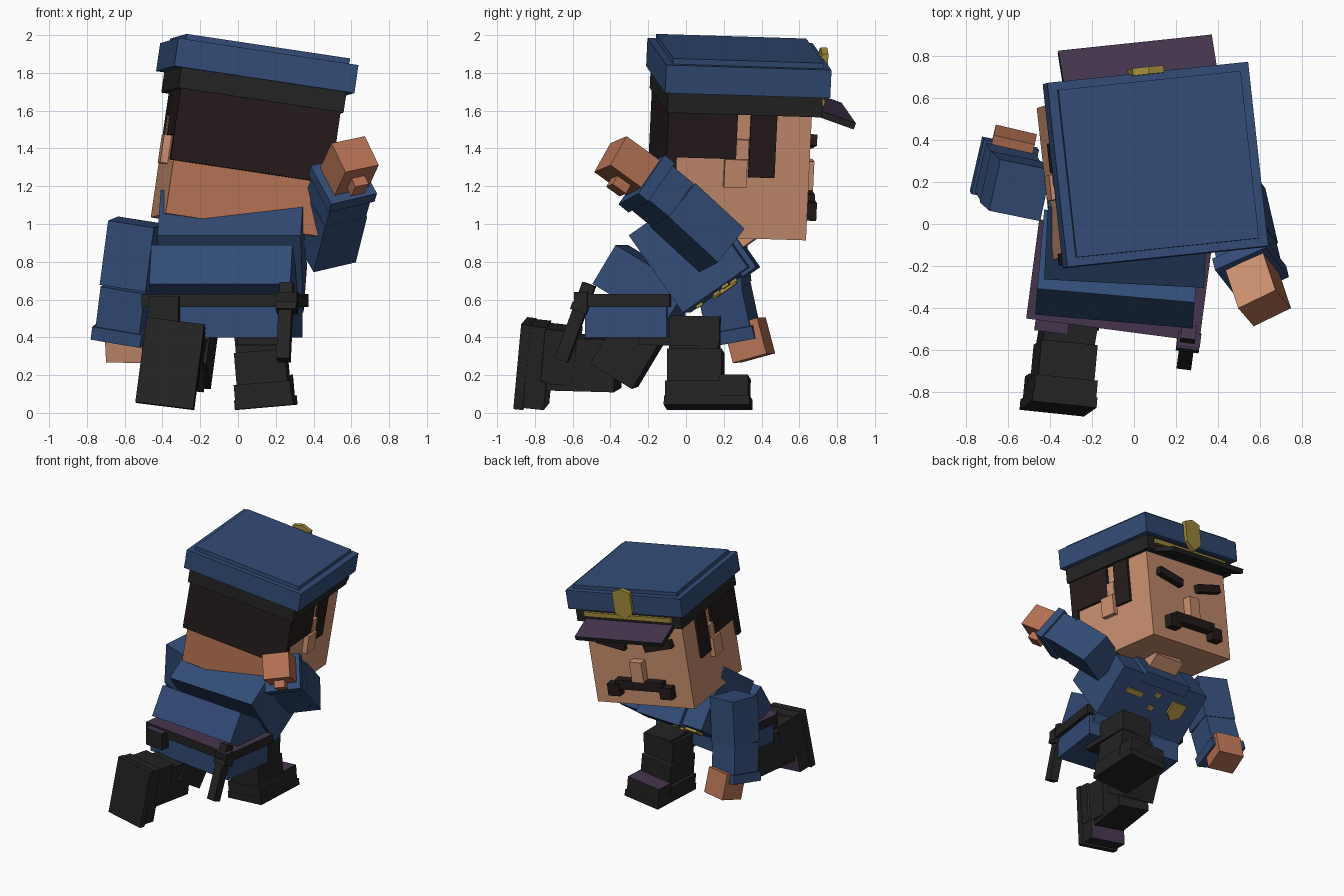
import bpy, bmesh
from math import radians
from mathutils import Vector, Matrix, Euler

if "Cube" in bpy.data.objects:
    bpy.data.objects.remove(bpy.data.objects["Cube"])


def material(name, r, g, b):
    m = bpy.data.materials.new(name)
    m.use_nodes = True
    m.diffuse_color = (r, g, b, 1)
    m.node_tree.nodes["Principled BSDF"].inputs["Base Color"].default_value = (r, g, b, 1)
    return m


BLUE = material("uniform_blue", .033, .073, .185)
BLACK = material("black_leather", .017, .017, .017)
PLUM = material("plum_leather", .059, .036, .075)
HAIR = material("dark_brown_hair", .019, .011, .011)
SKIN = material("light_skin", .60, .285, .165)
TAN = material("tan_skin", .47, .17, .09)
GOLD = material("gold", .38, .27, .05)
UP, BACK, FRONT = Vector((0, 0, 1)), Vector((0, -1, 0)), Vector((0, 1, 0))


def frame(loc, rot=(0, 0, 0)):
    turn = Euler([radians(a) for a in rot]).to_matrix().to_4x4()
    return Matrix.Translation(loc) @ turn


def finish(name, bm, at, mat, alt=None):
    """Make an object; alt = (direction, material) recolours faces pointing that way."""
    bmesh.ops.recalc_face_normals(bm, faces=bm.faces)
    mesh = bpy.data.meshes.new(name)
    mesh.materials.append(mat)
    if alt:
        mesh.materials.append(alt[1])
        for f in bm.faces:
            f.material_index = int(f.normal.dot(alt[0]) > .8)
    bm.to_mesh(mesh)
    bm.free()
    obj = bpy.data.objects.new(name, mesh)
    obj.matrix_world = at
    bpy.context.collection.objects.link(obj)
    return obj


def box(name, at, x, y, z, mat, alt=None):
    """Box from (low, high) ranges inside the frame 'at'."""
    bm = bmesh.new()
    bmesh.ops.create_cube(bm, size=1)
    for v in bm.verts:
        v.co = [r[0] if c < 0 else r[1] for c, r in zip(v.co, (x, y, z))]
    return finish(name, bm, at, mat, alt)


def prism(name, at, points, y0, y1, mat):
    """Outline in x and z, extruded along y."""
    bm = bmesh.new()
    face = bm.faces.new([bm.verts.new((x, y0, z)) for x, z in points])
    new = bmesh.ops.extrude_face_region(bm, geom=[face])["geom"]
    verts = [g for g in new if isinstance(g, bmesh.types.BMVert)]
    bmesh.ops.translate(bm, verts=verts, vec=(0, y1 - y0, 0))
    return finish(name, bm, at, mat)


def limb(name, a, b, w, d, side, mat, alt=None):
    """Box running from a to b, its width along 'side'; returns its frame and length."""
    a, b = Vector(a), Vector(b)
    z = (b - a).normalized()
    x = Vector(side)
    x = (x - z * x.dot(z)).normalized()
    at = Matrix.Translation(a) @ Matrix((x, z.cross(x), z)).transposed().to_4x4()
    length = (b - a).length
    box(name, at, (-w / 2, w / 2), (-d / 2, d / 2), (0, length), mat, alt)
    return at, length


# Head and hair
head = frame((-.02, .24, .985), (-1.8, 8.5, 6))
box("head", head, (-.41, .41), (-.37, .355), (0, .7), SKIN, (BACK, TAN))
box("back_hair", head, (-.43, .43), (-.41, -.355), (.285, .7), HAIR)
for s, tag in ((1, "a"), (-1, "b")):
    def span(lo, hi):
        return sorted((s * lo, s * hi))
    box("side_hair_" + tag, head, span(.38, .43), (-.40, -.04), (.425, .7), HAIR)
    box("sideburn_" + tag, head, span(.38, .43), (.03, .17), (.33, .7), HAIR)
    box("ear_" + tag, head, span(.38, .45), (-.1, .02), (.275, .425), SKIN)
    box("ear_top_" + tag, head, span(.38, .435), (-.04, .025), (.425, .53), SKIN)
    brow = head @ frame((s * .2, .36, .5), (0, -12 * s, 0))
    box("eyebrow_" + tag, brow, (-.12, .12), (-.02, .04), (-.03, .03), HAIR)
    box("moustache_end_" + tag, head, span(.17, .27), (.34, .42), (.085, .18), HAIR)
box("moustache", head, (-.2, .2), (.34, .415), (.14, .215), HAIR)
box("nose", head, (-.05, .05), (.34, .42), (.21, .37), SKIN)

# Cap
box("cap_band", head, (-.445, .445), (-.42, .405), (.665, .79), BLACK)
box("cap_crown", head, (-.485, .485), (-.44, .44), (.775, .925), BLUE)
box("cap_top", head, (-.44, .44), (-.4, .4), (.92, .955), BLUE)
visor = head @ frame((0, .39, .69), (-18, 0, 0))
box("cap_visor", visor, (-.37, .37), (0, .215), (-.03, .005), BLACK, (UP, PLUM))
box("cap_cord", head, (-.37, .37), (.4, .425), (.715, .75), GOLD)
shield = [(-.075, .95), (-.075, .79), (0, .73), (.075, .79), (.075, .95), (0, .975)]
prism("cap_badge", head, shield, .43, .465, GOLD)

# Torso
chest = frame((-.04, -.14, .735), (-55, 0, -3))
box("chest", chest, (-.38, .38), (-.25, .25), (0, .42), BLUE)
box("collar", chest, (-.2, .2), (-.05, .27), (.36, .45), BLUE)
box("neck", chest, (-.12, .12), (-.1, .14), (.4, .56), SKIN)
for i in range(3):
    box("button_%d" % i, chest, (-.02, .02), (.24, .265), (.06 + i * .11, .1 + i * .11), GOLD)
badge = [(-.26, .3), (-.26, .2), (-.2, .15), (-.14, .2), (-.14, .3)]
prism("chest_badge", chest, badge, .24, .27, GOLD)
box("name_bar", chest, (.12, .26), (.24, .265), (.24, .28), GOLD)
waist = frame((-.08, -.275, .57), (-31, 0, -5))
box("waist", waist, (-.375, .375), (-.22, .22), (0, .24), BLUE)

# Belt, jacket skirt and equipment
hips = frame((-.07, -.27, 0), (0, 0, -7.5))
box("jacket_skirt", hips, (-.385, .385), (-.215, .22), (.4, .6), BLUE)
box("belt", hips, (-.415, .415), (-.235, .24), (.56, .63), BLACK, (UP, PLUM))
box("belt_buckle", hips, (-.07, .07), (.23, .255), (.555, .635), GOLD)
box("belt_pouch", hips, (-.37, -.21), (-.285, -.2), (.48, .615), BLACK, (UP, PLUM))
box("baton_loop", hips, (.31, .42), (-.27, -.2), (.55, .64), BLACK, (UP, PLUM))
baton = frame((.25, -.585, .48), (-20, 0, -7.5))
box("baton", baton, (-.035, .035), (-.035, .035), (-.215, .215), BLACK, (UP, PLUM))
box("baton_guard", baton, (-.05, .06), (-.045, .045), (.06, .1), BLACK, (UP, PLUM))


def arm(tag, shoulder, elbow, wrist, palm, tip, side):
    limb(tag + "_upper_sleeve", shoulder, elbow, .25, .25, side, BLUE)
    at, length = limb(tag + "_forearm_sleeve", elbow, wrist, .24, .24, side, BLUE)
    box(tag + "_cuff", at, (-.135, .135), (-.135, .135), (length - .07, length), BLUE)
    at, length = limb(tag + "_hand", palm, tip, .2, .19, side, TAN, (FRONT, SKIN))
    return at


hand = arm("raised_arm", (.46, .19, .86), (.52, -.07, 1.1), (.56, -.235, 1.235),
           (.56, -.22, 1.24), (.62, -.4, 1.37), (.88, .4, .2))
box("raised_thumb", hand, (-.04, .04), (-.15, -.08), (.06, .15), TAN)
arm("lowered_arm", (-.54, .16, 1.01), (-.585, .2, .67), (-.62, .26, .39),
    (-.59, .31, .48), (-.58, .36, .29), (.96, -.2, -.1))


def boot(tag, at):
    top = (UP, PLUM)
    box(tag + "_sole", at, (-.155, .155), (-.145, .31), (0, .05), BLACK, top)
    box(tag + "_boot", at, (-.135, .135), (-.13, .16), (.04, .3), BLACK, top)
    box(tag + "_heel", at, (-.15, .15), (-.14, .16), (.04, .13), BLACK, top)
    box(tag + "_toe", at, (-.145, .145), (.15, .3), (.04, .16), BLACK, top)


# Front leg, planted with the knee bent
foot = frame((.145, .035, .03), (0, -5, -3))
boot("front_leg", foot)
box("front_shin", foot, (-.125, .125), (-.12, .14), (.28, .47), BLACK)
limb("front_thigh", (.12, -.25, .44), (.13, .18, .43), .25, .16, (1, 0, 0), BLACK)

# Back leg, kneeling with the sole facing back
boot("back_leg", frame((-.35, -.87, .345), (-96, 7, -6)))
limb("back_shin", (-.35, -.72, .27), (-.29, -.36, .26), .25, .28, (1, -.11, -.1), BLACK)
limb("back_thigh", (-.28, -.38, .2), (-.24, -.2, .5), .25, .26, (1, -.11, 0), BLACK)
